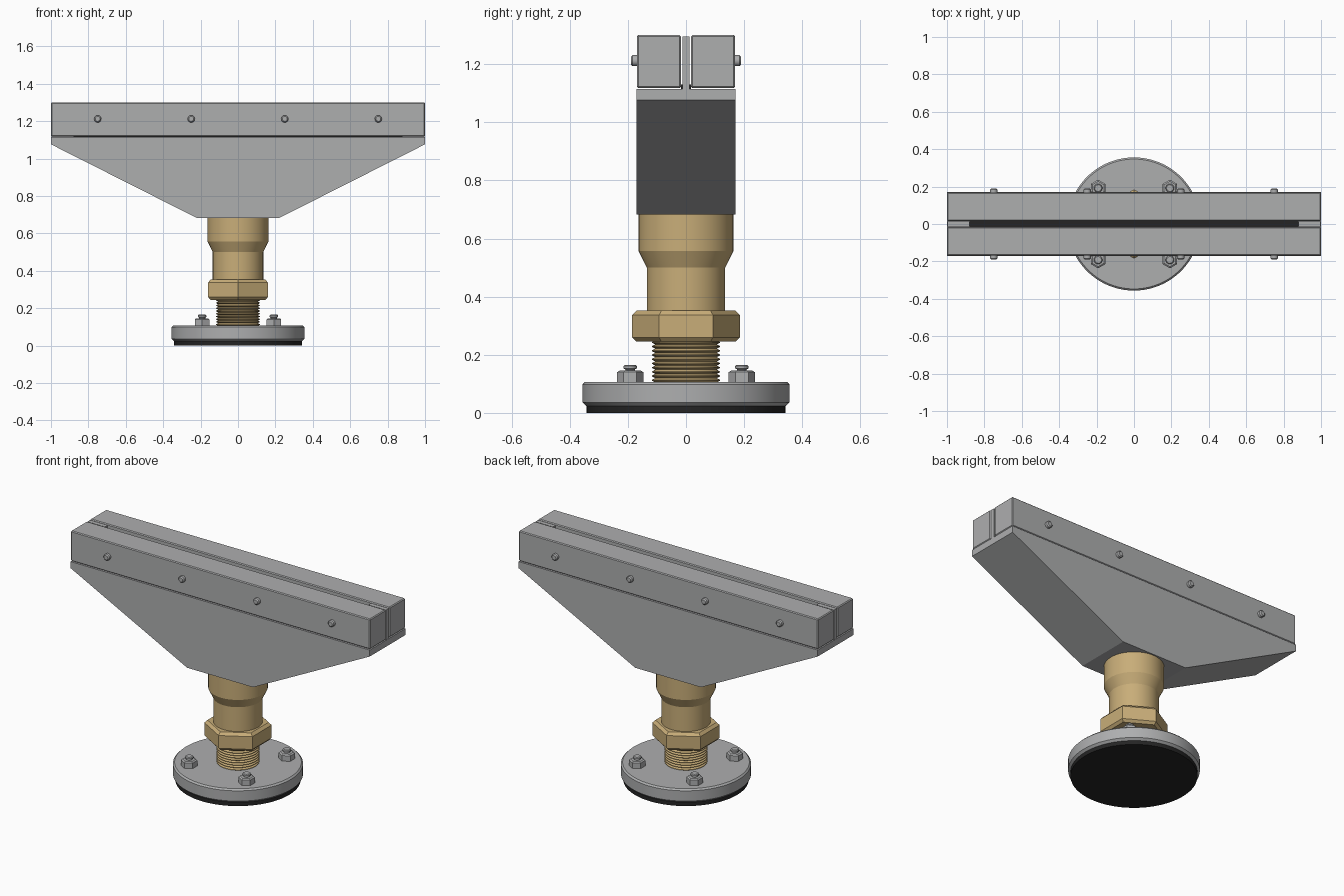
import bpy
import bmesh
from math import cos, sin, pi
from mathutils import Matrix

default = bpy.data.objects.get("Cube")
if default:
    bpy.data.objects.remove(default, do_unlink=True)


def material(name, rgb):
    m = bpy.data.materials.new(name)
    m.use_nodes = True
    m.diffuse_color = (*rgb, 1)
    m.node_tree.nodes["Principled BSDF"].inputs["Base Color"].default_value = (*rgb, 1)
    return m


STEEL = material("grey steel", (0.42, 0.425, 0.43))
BRASS = material("brass", (0.58, 0.42, 0.19))
RUBBER = material("black rubber", (0.018, 0.018, 0.018))


def finish(bm, name, mat, smooth=False):
    bmesh.ops.recalc_face_normals(bm, faces=bm.faces)
    mesh = bpy.data.meshes.new(name)
    bm.to_mesh(mesh)
    bm.free()
    mesh.materials.append(mat)
    ob = bpy.data.objects.new(name, mesh)
    bpy.context.collection.objects.link(ob)
    if smooth:
        bpy.ops.object.select_all(action="DESELECT")
        ob.select_set(True)
        bpy.context.view_layer.objects.active = ob
        bpy.ops.object.shade_smooth_by_angle(angle=0.4)
    return ob


def lathe(name, profile, mat, sides=64, place=Matrix()):
    """Revolve (radius, height) points about the local z axis, with flat caps."""
    bm = bmesh.new()
    turns = [pi / 2 + 2 * pi * i / sides for i in range(sides)]
    rings = [[bm.verts.new((r * cos(a), r * sin(a), z)) for a in turns] for r, z in profile]
    for low, high in zip(rings, rings[1:]):
        for i in range(sides):
            j = (i + 1) % sides
            bm.faces.new((low[i], low[j], high[j], high[i]))
    bm.faces.new(rings[0])
    bm.faces.new(rings[-1])
    bm.transform(place)
    return finish(bm, name, mat, smooth=sides > 6)


def box(name, low, high, mat, bevel=0):
    bm = bmesh.new()
    bmesh.ops.create_cube(bm, size=1)
    for v in bm.verts:
        v.co = [h if c > 0 else l for c, l, h in zip(v.co, low, high)]
    if bevel:
        bmesh.ops.bevel(bm, geom=bm.edges[:], offset=bevel, segments=1, affect="EDGES")
    return finish(bm, name, mat)


# Round foot with a rubber pad
lathe("rubber_pad", [(0.343, 0), (0.343, 0.03)], RUBBER, 96)
lathe("foot_disc", [(0.343, 0.024), (0.356, 0.036), (0.356, 0.098), (0.347, 0.107)], STEEL, 96)

# Four foot nuts with stud ends
for x in (-0.192, 0.192):
    for y in (-0.192, 0.192):
        spot = Matrix.Translation((x, y, 0.105))
        lathe("foot_nut", [(0.045, 0), (0.045, 0.035), (0.036, 0.041)], STEEL, 6, spot)
        lathe("foot_stud", [(0.017, 0.03), (0.017, 0.045), (0.023, 0.048),
                            (0.023, 0.056), (0.018, 0.06)], STEEL, 24, spot)

# Threaded spindle
thread = []
pitch = 0.0145
for i in range(10):
    z = 0.105 + i * pitch
    thread += [(0.106, z), (0.117, z + 0.4 * pitch), (0.117, z + 0.6 * pitch)]
lathe("threaded_spindle", thread + [(0.106, 0.105 + 10 * pitch)], BRASS)

# Lock nut and flared neck
lathe("lock_nut", [(0.17, 0.245), (0.185, 0.26), (0.185, 0.337), (0.168, 0.353)], BRASS, 6)
lathe("neck", [(0.135, 0.34), (0.135, 0.5), (0.163, 0.557), (0.163, 0.69)], BRASS)

# Tapered support body
bm = bmesh.new()
half = [(0.22, 0.682), (1, 1.076), (1, 1.115)]
outline = half + [(-x, z) for x, z in reversed(half)]
base = bm.faces.new([bm.verts.new((x, -0.171, z)) for x, z in outline])
extruded = bmesh.ops.extrude_face_region(bm, geom=[base])["geom"]
bmesh.ops.translate(bm, vec=(0, 0.342, 0),
                    verts=[g for g in extruded if isinstance(g, bmesh.types.BMVert)])
finish(bm, "support_body", STEEL)

# Pair of clamp bars, each with four bolts along its outer face
for side, label in ((-1, "front"), (1, "back")):
    y_low, y_high = sorted((side * 0.017, side * 0.169))
    box(label + "_clamp_bar", (-1, y_low, 1.118), (1, y_high, 1.3), STEEL, 0.005)
    for x in (-0.75, -0.25, 0.25, 0.75):
        place = Matrix.Translation((x, side * 0.16, 1.212)) @ Matrix.Rotation(-side * pi / 2, 4, "X")
        lathe(label + "_clamp_bolt", [(0.019, 0), (0.019, 0.024), (0.013, 0.03)],
              STEEL, 24, place)

# Slot end spacers and the rubber strip at the slot floor
for x_low, x_high in ((-0.998, -0.88), (0.88, 0.998)):
    box("slot_spacer", (x_low, -0.0125, 1.11), (x_high, 0.0125, 1.296), STEEL)
box("slot_rubber", (-0.88, -0.0165, 1.11), (0.88, 0.0165, 1.13), RUBBER)
